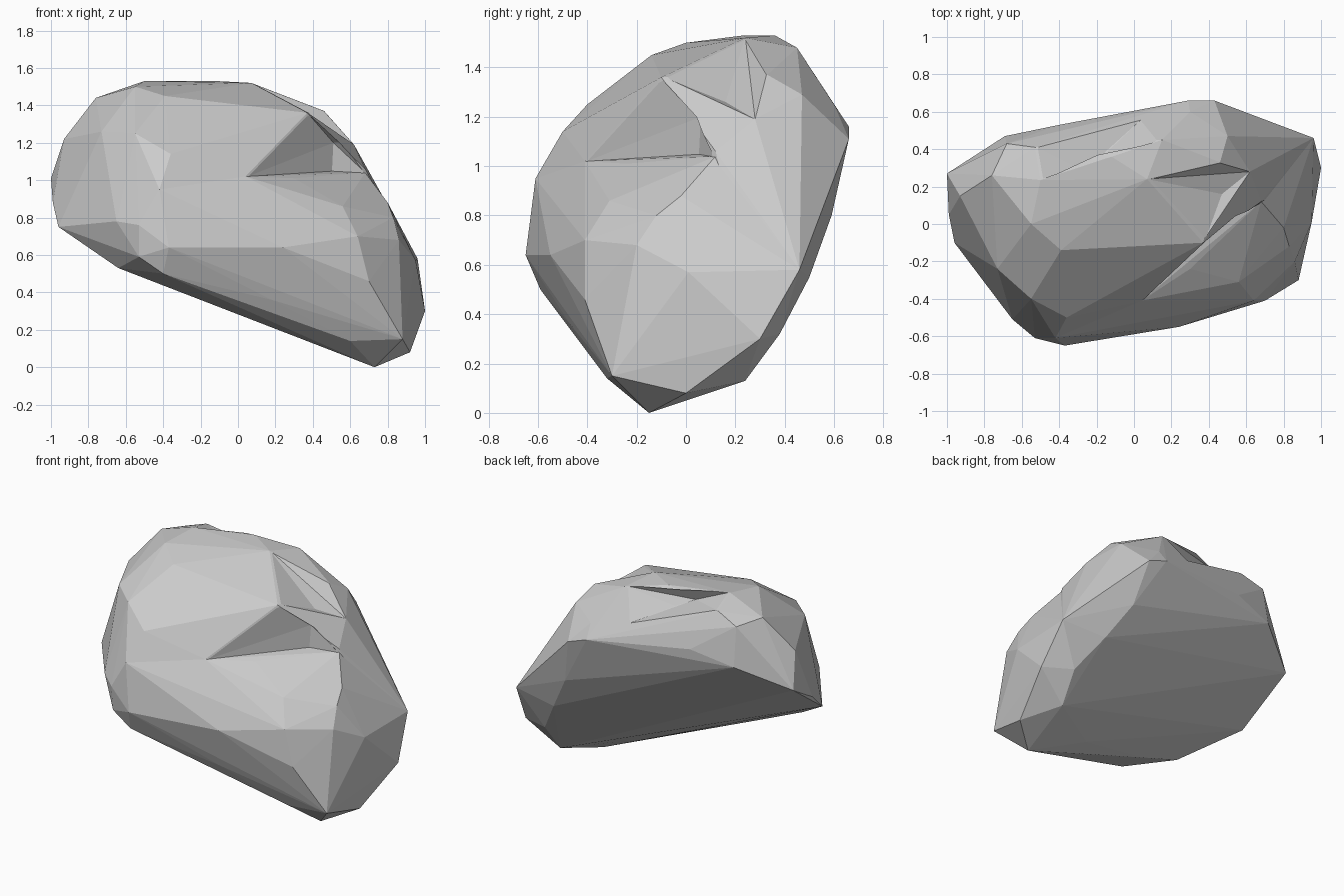
import bpy, bmesh


def hull(name, points):
    """Faceted solid wrapped around a few corner points."""
    bm = bmesh.new()
    for p in points:
        bm.verts.new(p)
    res = bmesh.ops.convex_hull(bm, input=bm.verts[:])
    loose = {g for g in res["geom_interior"] + res["geom_unused"]
             if isinstance(g, bmesh.types.BMVert)}
    bmesh.ops.delete(bm, geom=list(loose), context='VERTS')
    bmesh.ops.recalc_face_normals(bm, faces=bm.faces[:])
    mesh = bpy.data.meshes.new(name)
    bm.to_mesh(mesh)
    bm.free()
    ob = bpy.data.objects.new(name, mesh)
    bpy.context.collection.objects.link(ob)
    return ob


def combine(target, tool, operation):
    """Apply a boolean and throw the tool away."""
    mod = target.modifiers.new("combine", 'BOOLEAN')
    mod.operation = operation
    mod.solver = 'EXACT'
    mod.object = tool
    bpy.context.view_layer.objects.active = target
    bpy.ops.object.modifier_apply(modifier=mod.name)
    bpy.data.objects.remove(tool)


# corners of the rounded crown
crown = [(-.5, .235, 1.53), (-.12, .36, 1.53), (.15, .45, 1.48), (.07, .24, 1.52),
         (-.55, 0, 1.5), (-.39, -.14, 1.45), (-.76, .26, 1.44), (-.53, .41, 1.48),
         (-.68, .43, 1.42), (.37, -.1, 1.36), (.46, .33, 1.37), (.5, .47, 1.29),
         (.62, .28, 1.19), (.04, .555, 1.3), (.3, .6, 1.25), (.68, .12, 1.06)]
# corners of the left end and front
left = [(-1, .27, 1.01), (-.93, .15, 1.22), (-.96, -.1, .75), (-.99, .05, .88),
        (-.73, -.24, 1.26), (-.55, -.4, 1.25), (-.36, -.5, 1.14), (-.69, .47, 1.16)]
front = [(-.42, -.61, .95), (-.53, -.61, .76), (-.65, -.51, .78), (-.37, -.65, .64),
         (-.53, -.59, .59), (.04, -.41, 1.02)]
# corners of the undercut base and sloping back
base = [(-.64, -.35, .53), (-.4, -.59, .5), (-.33, -.3, .41), (0, -.5, .4),
        (.18, -.47, .36), (.3, -.1, .2)]
back = [(.29, .66, 1.16), (.43, .66, 1.11), (-.4, .53, 1.23), (-.06, .58, 1.2),
        (.5, .59, .8), (.65, .5, .55), (.96, .46, .58), (1, .3, .3),
        (.8, .38, .32), (.78, .24, .13)]
# corners of the lower right shoulder
shoulder = [(.24, -.55, .64), (.64, -.41, .7), (.7, -.41, .46), (.88, -.3, .15),
            (.56, -.31, .86), (.8, -.02, .88), (.83, -.12, .8), (.86, -.2, .68),
            (.95, .01, .57), (.92, 0, .08), (.73, -.15, 0), (.6, -.32, .14),
            (.68, .12, 1.04), (.5, .05, 1.01), (.3, -.24, 1.01)]

rock = hull("rock", crown + left + front + base + back)

# groove across the back of the crown
combine(rock, hull("groove_cutter", [
    (-.5, .24, 1.535), (.15, .455, 1.49), (-.27, .28, 1.44), (-.17, .36, 1.4),
    (.04, .56, 1.3), (-.53, .415, 1.485), (-.4, .65, 1.62), (0, .75, 1.5)]), 'DIFFERENCE')
# trough on the right of the crown
combine(rock, hull("trough_cutter", [
    (.07, .24, 1.525), (.375, -.1, 1.365), (.47, .16, 1.26), (.62, .28, 1.19),
    (.46, .33, 1.375), (.5, .1, 1.65), (.8, .1, 1.3)]), 'DIFFERENCE')
# notch under the crown's front right corner
combine(rock, hull("notch_cutter", [
    (.375, -.1, 1.355), (.5, .05, 1.0), (.3, -.25, 1.0), (.04, -.415, 1.015),
    (.51, .06, 1.2), (.68, .11, 1.04), (.7, -.6, 1.2), (.9, -.15, 1.2)]), 'DIFFERENCE')

# fuse the shoulder, leaving the notch above its ledge
combine(rock, hull("shoulder", shoulder + front + base + back), 'UNION')
